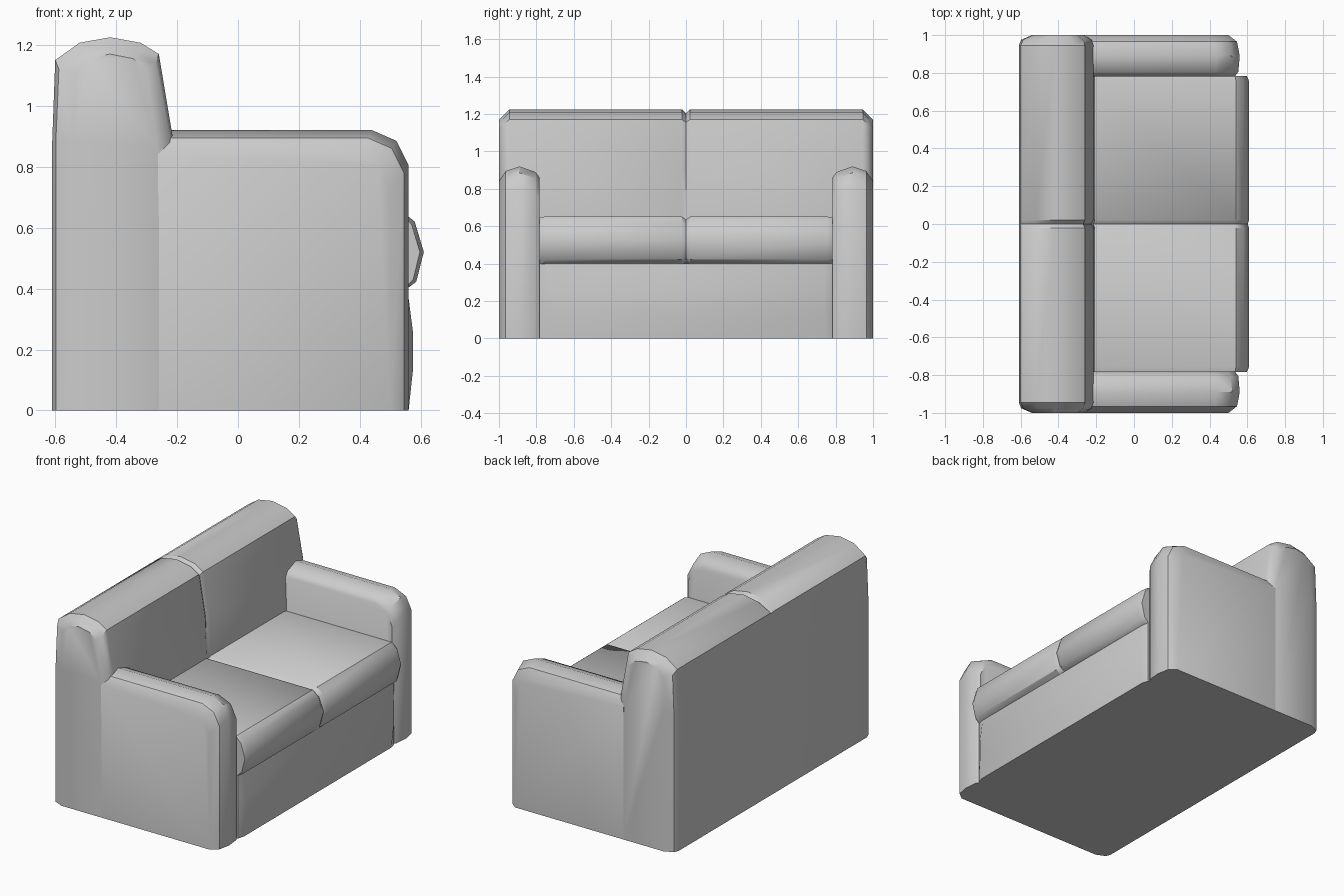
import bpy, bmesh, math

if "Cube" in bpy.data.objects:
    bpy.data.objects.remove(bpy.data.objects["Cube"])


def loft(name, sections):
    """Skin a list of (y, [(x, z), ...]) sections into a closed solid."""
    bm = bmesh.new()
    rings = [[bm.verts.new((x, y, z)) for x, z in pts] for y, pts in sections]
    n = len(rings[0])
    for a, b in zip(rings, rings[1:]):
        for i in range(n):
            j = (i + 1) % n
            bm.faces.new((a[i], a[j], b[j], b[i]))
    bm.faces.new(rings[0])
    bm.faces.new(rings[-1])
    bmesh.ops.recalc_face_normals(bm, faces=bm.faces)
    me = bpy.data.meshes.new(name)
    bm.to_mesh(me)
    bm.free()
    ob = bpy.data.objects.new(name, me)
    bpy.context.collection.objects.link(ob)
    bpy.context.view_layer.objects.active = ob
    ob.select_set(True)
    bpy.ops.object.shade_smooth_by_angle(angle=math.radians(38))
    ob.select_set(False)
    return ob


def symmetric(half):
    """Mirror sections listed from the outside to the middle (y = 0)."""
    return [(-y, p) for y, p in half] + [(y, p) for y, p in half[-2::-1]]


# Backrest: full profile, pulled in at the ends and creased in the middle
back = [(-0.61, 0), (-0.61, 0.88), (-0.60, 1.15), (-0.52, 1.207), (-0.42, 1.225),
        (-0.32, 1.207), (-0.26, 1.17), (-0.215, 0.90), (-0.205, 0.63), (-0.205, 0)]
back_mid = [(-0.61, 0), (-0.61, 0.88), (-0.60, 1.145), (-0.52, 1.187), (-0.42, 1.203),
            (-0.325, 1.187), (-0.27, 1.155), (-0.228, 0.90), (-0.215, 0.63), (-0.205, 0)]
back_end = [(-0.54, 0), (-0.54, 0.88), (-0.535, 1.11), (-0.49, 1.155), (-0.42, 1.17),
            (-0.345, 1.155), (-0.30, 1.12), (-0.265, 0.86), (-0.26, 0.63), (-0.26, 0)]
back_near = [(x + (0.012 if x < -0.5 else -0.01 if x > -0.35 else 0), z - 0.03 * (z > 1))
             for x, z in back]
loft("backrest", symmetric([(1.0, back_end), (0.975, back_near), (0.945, back),
                            (0.022, back), (0, back_mid)]))


# Arms: rounded front and top, each section given by its front and top limits
def arm_profile(f, t):
    return [(-0.262, 0), (f, 0), (f, t - 0.115), (f - 0.04, t - 0.035),
            (f - 0.12, t), (-0.262, t)]


arm_sections = [(1.0, 0.50, 0.84), (0.965, 0.545, 0.895), (0.89, 0.56, 0.92),
                (0.805, 0.552, 0.89), (0.782, 0.535, 0.86)]
for side, label in ((1, "left"), (-1, "right")):
    loft(label + "_arm", [(side * y, arm_profile(f, t)) for y, f, t in arm_sections])

# Seat cushion with bulging front and centre seam
seat = [(-0.25, 0.39), (0.54, 0.39), (0.585, 0.422), (0.61, 0.52),
        (0.58, 0.62), (0.54, 0.652), (-0.25, 0.652)]
seat_mid = [(-0.25, 0.39), (0.53, 0.405), (0.575, 0.438), (0.602, 0.52),
            (0.57, 0.605), (0.53, 0.635), (-0.25, 0.635)]
seat_end = [(-0.25, 0.39), (0.535, 0.39), (0.575, 0.43), (0.597, 0.52),
            (0.57, 0.61), (0.535, 0.645), (-0.25, 0.645)]
loft("seat_cushion", symmetric([(0.784, seat_end), (0.755, seat),
                                (0.022, seat), (0, seat_mid)]))

# Base with slightly bowed front panel
base = [(-0.25, 0), (0.56, 0), (0.574, 0.13), (0.574, 0.26), (0.556, 0.40), (-0.25, 0.40)]
base_end = [(min(x, 0.548), z) for x, z in base]
loft("base", symmetric([(0.784, base_end), (0.74, base), (0, base)]))
